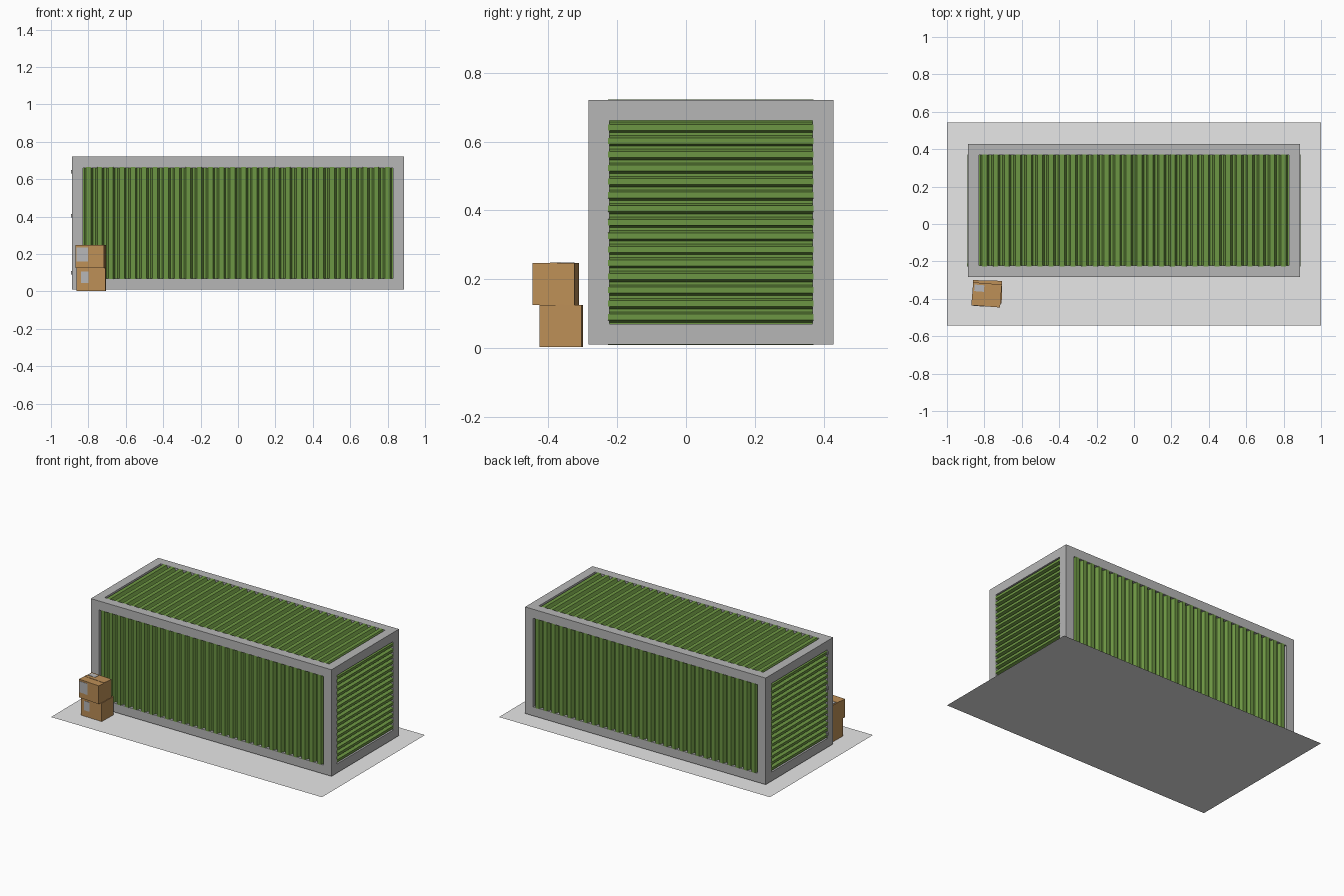
import bpy, bmesh, math
from mathutils import Vector, Matrix

cube = bpy.data.objects.get("Cube")
if cube:
    bpy.data.objects.remove(cube, do_unlink=True)


def material(name, r, g, b):
    mat = bpy.data.materials.new(name)
    mat.use_nodes = True
    mat.diffuse_color = (r, g, b, 1)
    mat.node_tree.nodes["Principled BSDF"].inputs["Base Color"].default_value = (r, g, b, 1)
    return mat


PAVING = material("light_grey_paving", 0.8, 0.8, 0.8)
STEEL = material("grey_steel", 0.47, 0.47, 0.47)
GREEN = material("green_paint", 0.152, 0.305, 0.056)
CARD = material("brown_cardboard", 0.51, 0.276, 0.095)
LABEL = material("grey_label", 0.47, 0.47, 0.48)


def finish(bm, name, mat):
    mesh = bpy.data.meshes.new(name)
    bm.to_mesh(mesh)
    bm.free()
    mesh.materials.append(mat)
    obj = bpy.data.objects.new(name, mesh)
    bpy.context.collection.objects.link(obj)
    return obj


def add_box(bm, lo, hi):
    lo, hi = Vector(lo), Vector(hi)
    place = Matrix.Translation((lo + hi) / 2) @ Matrix.Diagonal((*(hi - lo), 1))
    bmesh.ops.create_cube(bm, size=1, matrix=place)


# Paved ground slab
bm = bmesh.new()
bmesh.ops.create_grid(bm, x_segments=1, y_segments=1, size=1,
                      matrix=Matrix.Diagonal((1, 0.543, 1, 1)))
finish(bm, "ground_slab", PAVING)

# Container frame: twelve square bars
LO, HI = Vector((-0.888, -0.283, 0.01)), Vector((0.888, 0.428, 0.721))
BAR = 0.06
bm = bmesh.new()
for axis in range(3):
    a, b = [i for i in range(3) if i != axis]
    for side_a in (0, 1):
        for side_b in (0, 1):
            lo, hi = LO.copy(), HI.copy()
            for i, side in ((a, side_a), (b, side_b)):
                if side:
                    lo[i] = HI[i] - BAR
                else:
                    hi[i] = LO[i] + BAR
            # Only the long bars run through the corners
            if axis > 0:
                lo[axis] += BAR
                hi[axis] -= BAR
            add_box(bm, lo, hi)
finish(bm, "container_frame", STEEL)

# Corrugated panels: crests just proud of the frame, valleys sunk behind it
CREST, VALLEY = -0.001, 0.02
EDGE = BAR - 0.003


def corrugated_panel(name, across, along, normal, sign, ribs):
    bm = bmesh.new()
    start, end = LO[across] + BAR, HI[across] - BAR
    pitch = (end - start) / ribs
    profile = [(start, VALLEY)]
    for i in range(ribs):
        for t, depth in ((0.11, VALLEY), (0.28, CREST), (0.72, CREST), (0.89, VALLEY)):
            profile.append((start + (i + t) * pitch, depth))
    profile.append((end, VALLEY))
    rows = []
    for run in (LO[along] + EDGE, HI[along] - EDGE):
        row = []
        for u, depth in profile:
            co = Vector()
            co[across], co[along] = u, run
            co[normal] = HI[normal] - depth if sign > 0 else LO[normal] + depth
            row.append(bm.verts.new(co))
        rows.append(row)
    for i in range(len(profile) - 1):
        bm.faces.new((rows[0][i], rows[0][i + 1], rows[1][i + 1], rows[1][i]))
    bm.normal_update()
    flipped = [f for f in bm.faces if f.normal[normal] * sign < 0]
    bmesh.ops.reverse_faces(bm, faces=flipped)
    finish(bm, name, GREEN)


X, Y, Z = range(3)
for name, across, along, normal, sign, ribs in (
        ("front_panel", X, Z, Y, -1, 28), ("back_panel", X, Z, Y, 1, 28),
        ("roof_panel", X, Y, Z, 1, 28), ("floor_panel", X, Y, Z, -1, 28),
        ("left_end_panel", Z, Y, X, 1, 15), ("right_end_panel", Z, Y, X, -1, 15)):
    corrugated_panel(name, across, along, normal, sign, ribs)

# Door hinges on the right end
bm = bmesh.new()
for z in (0.1, 0.405, 0.64):
    add_box(bm, (-0.894, -0.226, z - 0.01), (-0.885, -0.212, z + 0.01))
finish(bm, "door_hinges", STEEL)


# Stacked cardboard boxes with paper labels
def carton(name, centre, size, turn, labels):
    place = Matrix.Translation(centre) @ Matrix.Rotation(math.radians(turn), 4, "Z")
    half = Vector(size) / 2
    bm = bmesh.new()
    add_box(bm, -half, half)
    # Raised tape along the lid seam
    add_box(bm, (-half.x, -0.01, half.z), (half.x, 0.01, half.z + 0.002))
    finish(bm, name, CARD).matrix_world = place
    bm = bmesh.new()
    for lo, hi in labels:
        add_box(bm, lo, hi)
    finish(bm, name + "_labels", LABEL).matrix_world = place


carton("lower_carton", (-0.784, -0.363, 0.064), (0.156, 0.122, 0.122), -1.5,
       [((-0.053, -0.063, -0.02), (-0.013, -0.06, 0.042))])
carton("upper_carton", (-0.788, -0.379, 0.186), (0.154, 0.123, 0.122), -4.5,
       [((-0.07, -0.0635, -0.025), (-0.01, -0.06, 0.05)),
        ((-0.068, 0.015, 0.06), (-0.016, 0.05, 0.063))])
